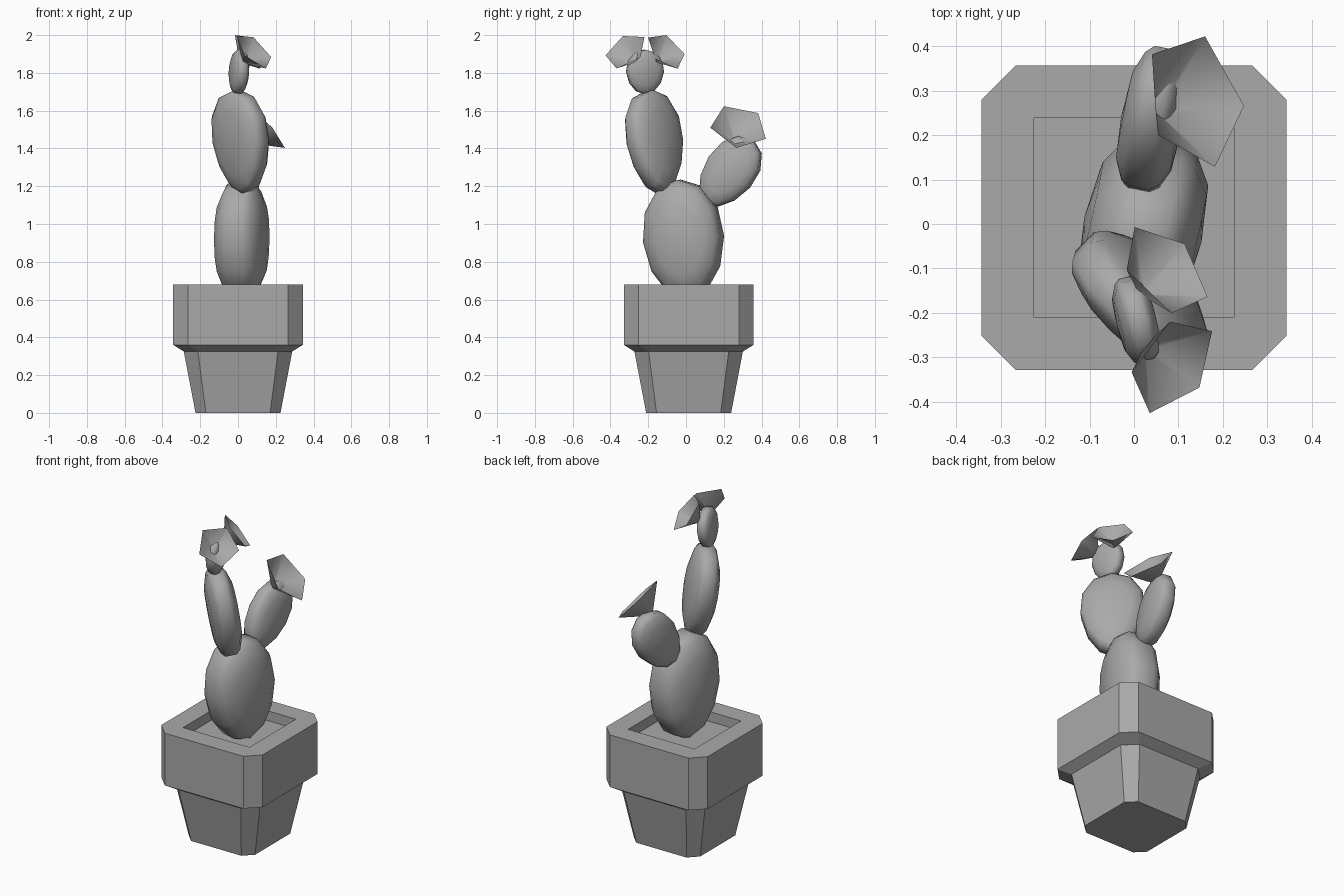
import bpy
import bmesh
from math import cos, sin, tau
from mathutils import Matrix, Vector

cube = bpy.data.objects.get("Cube")
if cube:
    bpy.data.objects.remove(cube, do_unlink=True)

grey = bpy.data.materials.new("plain grey")
grey.use_nodes = True
grey.diffuse_color = (0.4, 0.4, 0.4, 1)
grey.node_tree.nodes["Principled BSDF"].inputs["Base Color"].default_value = (0.4, 0.4, 0.4, 1)


def finish(bm, name, smooth):
    """Turn a bmesh into a named object."""
    mesh = bpy.data.meshes.new(name)
    bm.to_mesh(mesh)
    bm.free()
    mesh.materials.append(grey)
    for poly in mesh.polygons:
        poly.use_smooth = smooth
    obj = bpy.data.objects.new(name, mesh)
    bpy.context.collection.objects.link(obj)
    return obj


def bridge(bm, a, b):
    """Join two equal rings of vertices with quads."""
    n = len(a)
    for i in range(n):
        j = (i + 1) % n
        bm.faces.new((a[i], a[j], b[j], b[i]))


def frame(center, up, normal):
    """Local axes: x across, y along the normal, z along up."""
    up = Vector(up).normalized()
    normal = Vector(normal)
    normal = (normal - up * normal.dot(up)).normalized()
    across = normal.cross(up)
    rot = Matrix((across, normal, up)).transposed().to_4x4()
    return Matrix.Translation(center) @ rot


def pad(name, center, up, normal, width, thick, height, taper, sides=12):
    """Flat cactus pad: a rim band and two bulging sides."""
    bm = bmesh.new()
    rings = []
    for r, t in ((0.62, -0.9), (0.9, -0.62), (1, -0.35),
                 (1, 0.35), (0.9, 0.62), (0.62, 0.9)):
        ring = []
        for i in range(sides):
            a = tau * i / sides
            z = r * sin(a)
            x = r * cos(a) * (1 + taper * z)
            ring.append(bm.verts.new((x * width, t * thick, z * height)))
        rings.append(ring)
    for a, b in zip(rings, rings[1:]):
        bridge(bm, a, b)
    for ring, side in ((rings[0], -1), (rings[-1], 1)):
        tip = bm.verts.new((0, side * thick, 0))
        for i in range(sides):
            bm.faces.new((ring[i], ring[(i + 1) % sides], tip))
    bm.transform(frame(center, up, normal))
    bmesh.ops.recalc_face_normals(bm, faces=bm.faces)
    finish(bm, name, True)


def flower(name, center, facing, first_petal, radius, depth):
    """Open five-sided funnel."""
    bm = bmesh.new()
    rim, throat = [], []
    for i in range(5):
        a = tau * i / 5
        rim.append(bm.verts.new((radius * sin(a), radius * cos(a), 0)))
        throat.append(bm.verts.new((0.012 * sin(a), 0.012 * cos(a), -depth)))
    bridge(bm, rim, throat)
    bm.faces.new(throat)
    bm.transform(frame(center, facing, first_petal))
    bmesh.ops.recalc_face_normals(bm, faces=bm.faces)
    finish(bm, name, True)


def pot():
    """Square pot with cut corners, heavy rim and sunken soil."""
    bm = bmesh.new()
    rings = []
    for half, cut, z in ((0.225, 0.055, 0), (0.287, 0.075, 0.325),
                         (0.343, 0.077, 0.36), (0.343, 0.077, 0.68),
                         (0.225, 0, 0.68), (0.225, 0, 0.62)):
        k = half - cut
        ring = [bm.verts.new((x, y + 0.014, z)) for x, y in (
            (half, -k), (half, k), (k, half), (-k, half),
            (-half, k), (-half, -k), (-k, -half), (k, -half))]
        rings.append(ring)
    for a, b in zip(rings, rings[1:]):
        bridge(bm, a, b)
    bm.faces.new(rings[0])
    bm.faces.new(rings[-1])
    bmesh.ops.remove_doubles(bm, verts=bm.verts, dist=0.0005)
    bmesh.ops.recalc_face_normals(bm, faces=bm.faces)
    finish(bm, "pot", False)


pot()

# Cactus pads
pad("base_pad", (0.02, -0.013, 0.92), (0, -0.08, 1), (0.97, -0.22, 0), 0.21, 0.135, 0.315, 0.06)
pad("upper_pad", (0.015, -0.165, 1.435), (-0.1, -0.12, 1), (0.7, 0.7, 0), 0.178, 0.085, 0.275, 0.18)
pad("top_pad", (0.005, -0.217, 1.805), (0.06, 0, 1), (0.97, 0.24, 0), 0.1, 0.045, 0.118, 0.1)
pad("back_pad", (0.04, 0.23, 1.275), (0.1, 0.6, 0.8), (0.97, -0.22, 0), 0.135, 0.07, 0.21, 0.12)

# Flowers
flower("back_flower", (0.137, 0.28, 1.515), (0.71, 0.19, 0.68), (0.023, 0.144, -0.065), 0.158, 0.115)
flower("front_top_flower", (0.087, -0.318, 1.917), (0.62, -0.44, 0.64), (-0.092, -0.017, 0.08), 0.122, 0.09)
flower("rear_top_flower", (0.07, -0.104, 1.917), (0.59, 0.53, 0.61), (-0.07, 0.094, -0.02), 0.12, 0.09)
